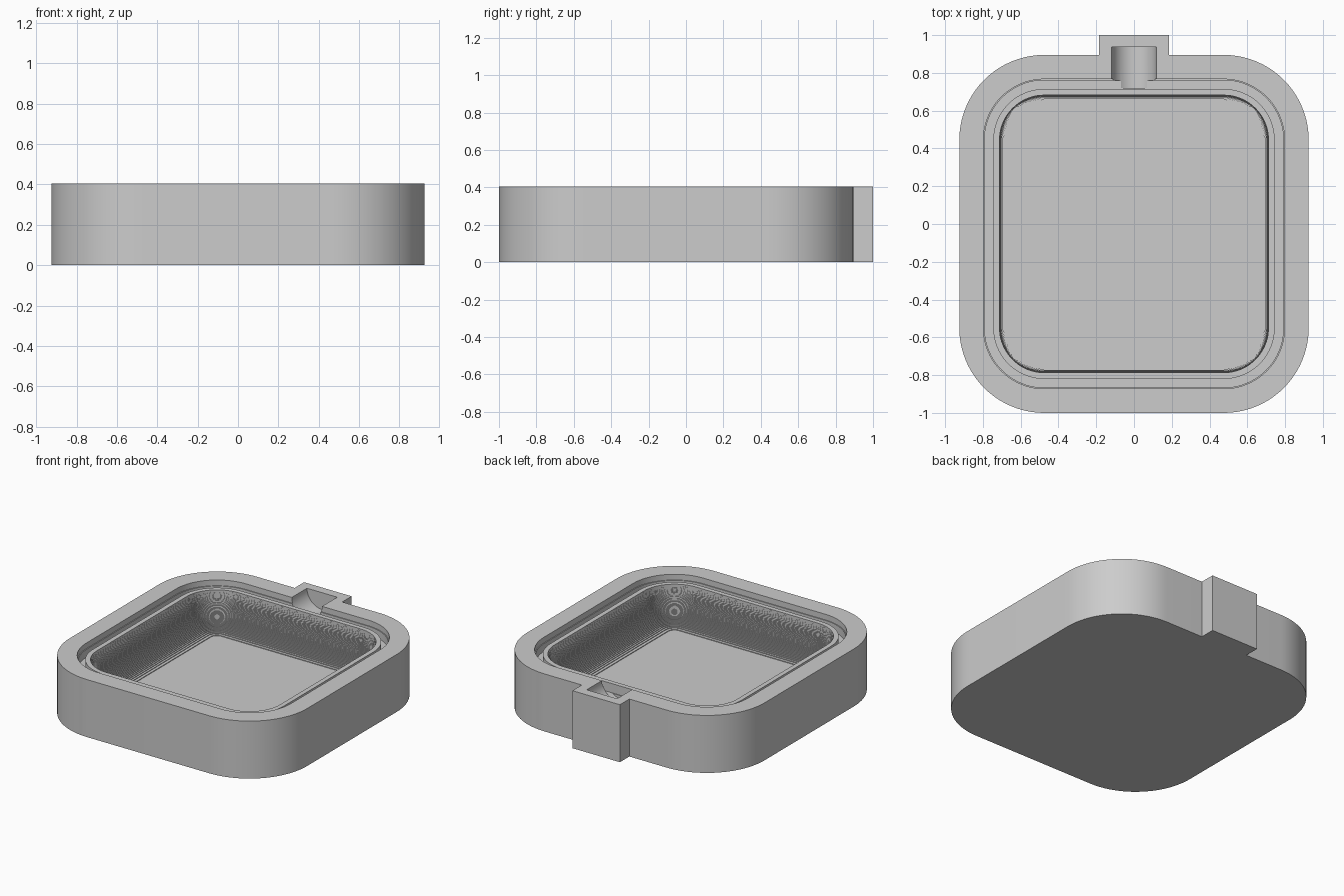
import bpy, bmesh, math
from mathutils import Matrix

if "Cube" in bpy.data.objects:
    bpy.data.objects.remove(bpy.data.objects["Cube"])

HALF_X, HALF_Y, CENTRE_Y, RADIUS, TOP = 0.925, 0.9475, -0.0525, 0.45, 0.405
LIP_INSET, LIP_TOP, LAYERS = 0.213, 0.375, 48

grey = bpy.data.materials.new("plain grey")
grey.use_nodes = True
colour = (0.605, 0.605, 0.605, 1)
grey.diffuse_color = colour
grey.node_tree.nodes["Principled BSDF"].inputs["Base Color"].default_value = colour


def make_object(name, bm):
    bmesh.ops.recalc_face_normals(bm, faces=bm.faces)
    mesh = bpy.data.meshes.new(name)
    bm.to_mesh(mesh)
    bm.free()
    mesh.materials.append(grey)
    obj = bpy.data.objects.new(name, mesh)
    bpy.context.collection.objects.link(obj)
    return obj


def rounded_ring(bm, inset, z, steps=20):
    """Rounded rectangle, inset from the outer wall."""
    r = RADIUS - inset
    ring = []
    for corner, (sx, sy) in enumerate([(1, 1), (-1, 1), (-1, -1), (1, -1)]):
        for i in range(steps + 1):
            a = math.pi / 2 * (corner + i / steps)
            ring.append(bm.verts.new((sx * (HALF_X - RADIUS) + r * math.cos(a),
                                      CENTRE_Y + sy * (HALF_Y - RADIUS) + r * math.sin(a), z)))
    return ring


# Tray: outer wall, rim, stepped seal groove and lip as one section
section = [(0, 0), (0, TOP), (0.128, TOP), (0.128, 0.365), (0.134, 0.365), (0.134, 0.31),
           (0.18, 0.31), (0.18, LIP_TOP)]

# Cavity: quarter-round bowl wall in fine stacked layers down to a square floor
bowl = RADIUS - LIP_INSET - 0.001
for layer in range(LAYERS):
    drop = layer / LAYERS
    inset = LIP_INSET + bowl * (1 - math.sqrt(1 - drop ** 2))
    section += [(inset, LIP_TOP - bowl * drop), (inset, LIP_TOP - bowl * (layer + 1) / LAYERS)]

bm = bmesh.new()
rings = [rounded_ring(bm, inset, z) for inset, z in section]
for low, high in zip(rings, rings[1:]):
    for i in range(len(low)):
        j = (i + 1) % len(low)
        bm.faces.new((low[i], low[j], high[j], high[i]))
bm.faces.new(rings[0])
bm.faces.new(rings[-1])
tray = make_object("tray", bm)

# Back block that carries the cable port
bm = bmesh.new()
bmesh.ops.create_cube(bm, size=1, matrix=Matrix.Translation((0, 0.9, TOP / 2))
                      @ Matrix.Diagonal((0.37, 0.2, TOP, 1)))
block = make_object("port_block", bm)

# Half-round port channel opening into the seal groove
bm = bmesh.new()
bmesh.ops.create_cone(bm, cap_ends=True, segments=48, radius1=0.118, radius2=0.118, depth=0.217,
                      matrix=Matrix.Translation((0, 0.8275, TOP)) @ Matrix.Rotation(math.pi / 2, 4, 'X'))
channel = make_object("port_cutter", bm)

for helper, operation in ((block, 'UNION'), (channel, 'DIFFERENCE')):
    mod = tray.modifiers.new(helper.name, 'BOOLEAN')
    mod.operation = operation
    mod.solver = 'EXACT'
    mod.object = helper

bpy.context.view_layer.objects.active = tray
tray.select_set(True)
for mod in list(tray.modifiers):
    bpy.ops.object.modifier_apply(modifier=mod.name)
for helper in (block, channel):
    bpy.data.objects.remove(helper)
bpy.ops.object.shade_smooth_by_angle(angle=math.radians(30))
